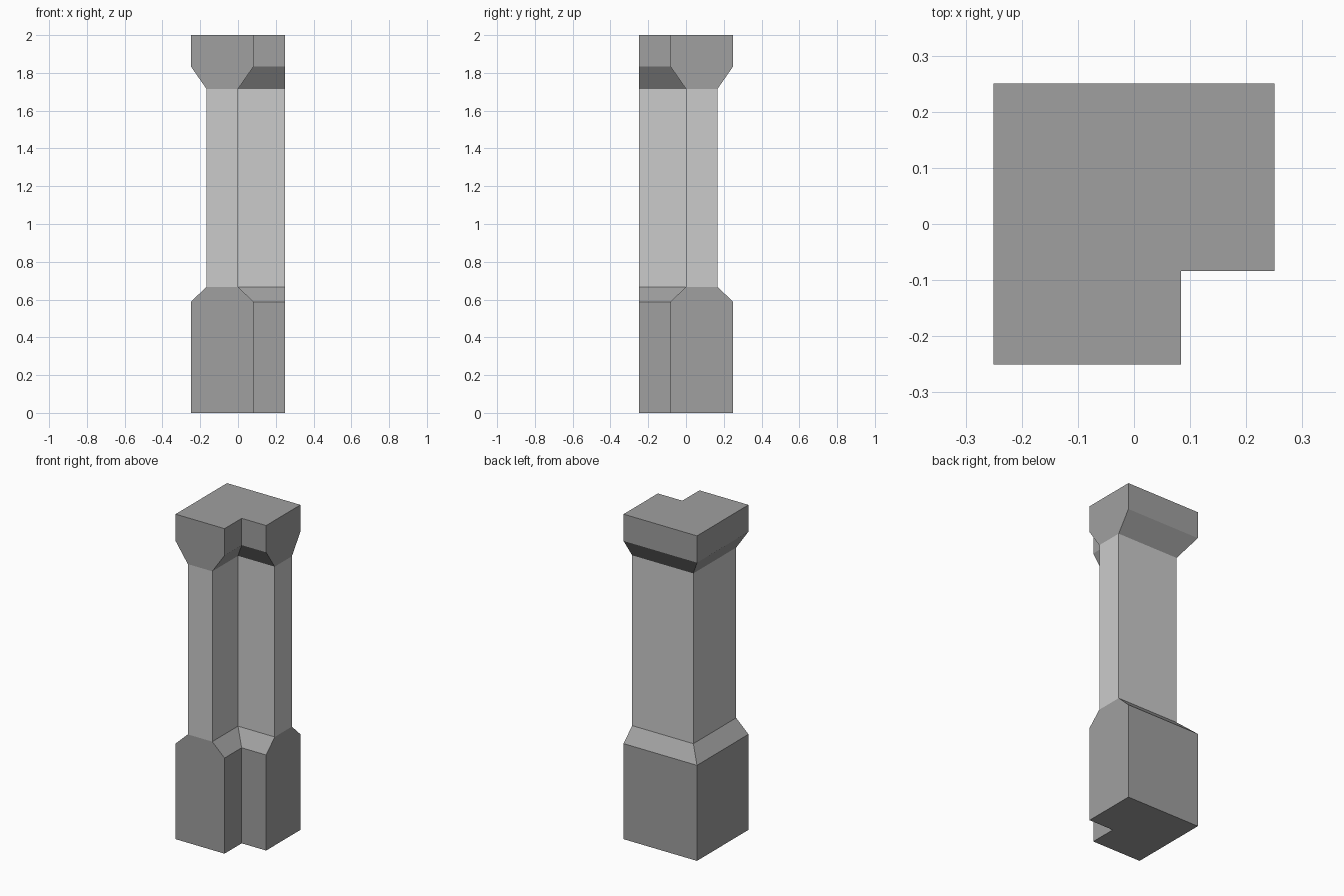
import bpy, bmesh

if "Cube" in bpy.data.objects:
    bpy.data.objects.remove(bpy.data.objects["Cube"])

INSET = 1 / 12  # how far the shaft sits in from the base and capital


def outline(d):
    # L-shaped section; the long sides step in by d, the two end faces stay flush
    left, back = -0.25 + d, 0.25 - d
    right, front = 1 / 12 - d, -1 / 12 + d
    return [(left, -0.25), (right, -0.25), (right, front),
            (0.25, front), (0.25, back), (left, back)]


def loft(name, levels, cap_bottom=False, cap_top=False, material=None):
    # Skin between L-shaped rings given as (height, inset)
    bm = bmesh.new()
    rings = [[bm.verts.new((x, y, z)) for x, y in outline(d)] for z, d in levels]
    for low, high in zip(rings, rings[1:]):
        n = len(low)
        for i in range(n):
            j = (i + 1) % n
            bm.faces.new((low[i], low[j], high[j], high[i]))
    if cap_bottom:
        bm.faces.new(rings[0][::-1])
    if cap_top:
        bm.faces.new(rings[-1])
    mesh = bpy.data.meshes.new(name)
    bm.to_mesh(mesh)
    bm.free()
    if material:
        mesh.materials.append(material)
    obj = bpy.data.objects.new(name, mesh)
    bpy.context.collection.objects.link(obj)
    return obj


dark = bpy.data.materials.new("dark_trim")
dark.diffuse_color = (0.35, 0.35, 0.35, 1)
dark.use_nodes = True
dark.node_tree.nodes["Principled BSDF"].inputs["Base Color"].default_value = dark.diffuse_color

# Base with sloped shoulder
loft("base", [(0, 0), (0.588, 0), (0.667, INSET)], cap_bottom=True, material=dark)
# Plain shaft, open where it meets the base and capital
loft("shaft", [(0.667, INSET), (1.715, INSET)])
# Capital flaring out to the flat top
loft("capital", [(1.715, INSET), (1.835, 0), (2.0, 0)], cap_top=True, material=dark)
